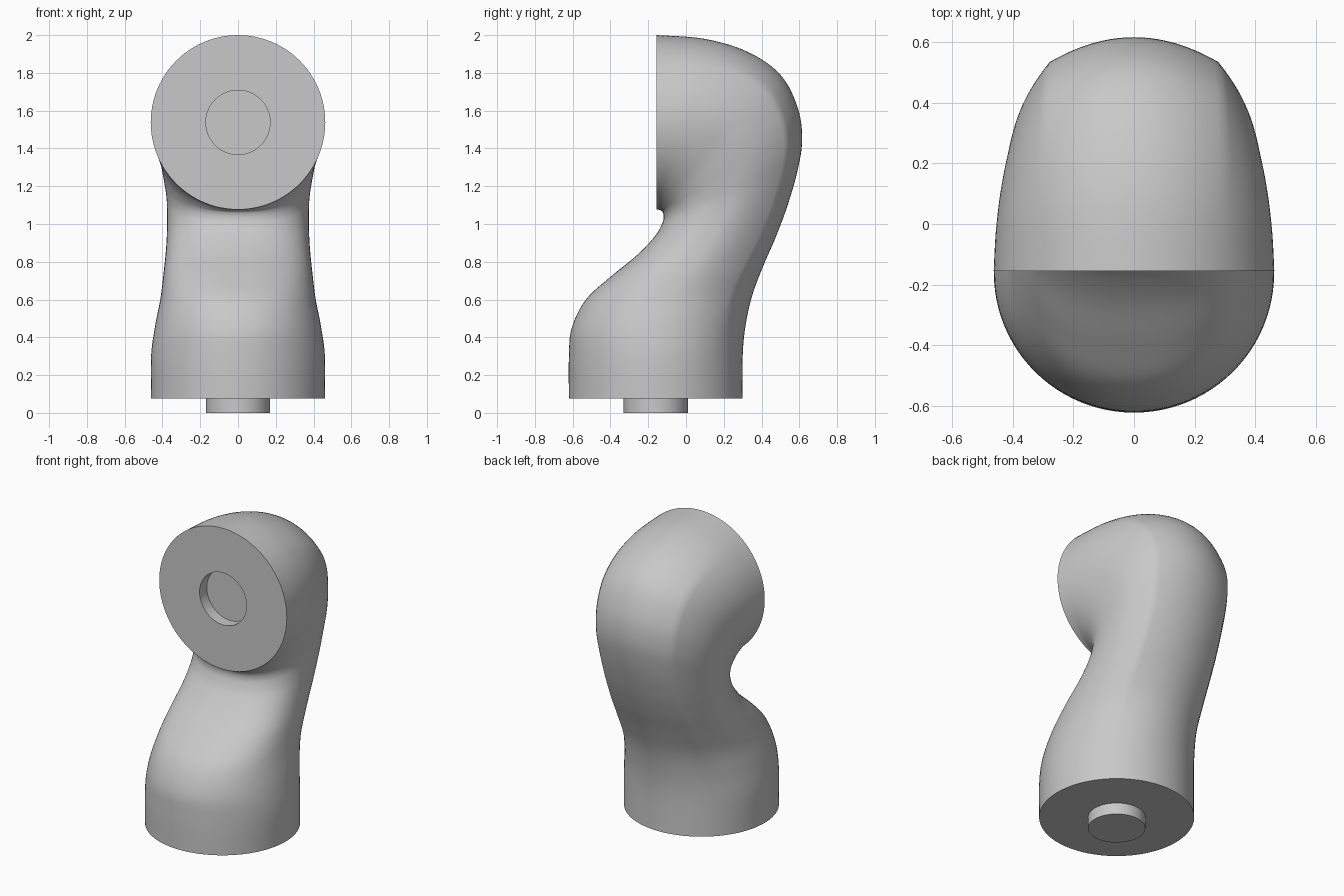
import bpy, bmesh, math
from mathutils import Vector

cube = bpy.data.objects.get("Cube")
if cube:
    bpy.data.objects.remove(cube, do_unlink=True)

SEG = 96
STEPS = 6
CREASE = math.radians(48.75)

grey = bpy.data.materials.new("light_grey")
grey.use_nodes = True
colour = (0.58, 0.58, 0.58, 1)
grey.diffuse_color = colour
grey.node_tree.nodes["Principled BSDF"].inputs["Base Color"].default_value = colour


def finish(name, bm):
    """Turn a bmesh into a smooth shaded grey object."""
    bmesh.ops.recalc_face_normals(bm, faces=bm.faces)
    mesh = bpy.data.meshes.new(name)
    bm.to_mesh(mesh)
    bm.free()
    mesh.materials.append(grey)
    ob = bpy.data.objects.new(name, mesh)
    bpy.context.collection.objects.link(ob)
    bpy.ops.object.select_all(action='DESELECT')
    ob.select_set(True)
    bpy.context.view_layer.objects.active = ob
    bpy.ops.object.shade_smooth_by_angle(angle=math.radians(35))
    return ob


def section_point(a, k):
    """Unit section: a circle for k=0, a ridged back and flatter front for k=1."""
    c, s = math.cos(a), math.sin(a)
    sign = 1 if c >= 0 else -1
    if s >= 0:
        if s <= math.sin(CREASE):           # flank up to the ridge
            t = s / math.sin(CREASE)
            x, y = sign * (1 - 0.295 * t * t), 0.78 * t
        else:                               # shallow arc across the back
            t = c / math.cos(CREASE)
            x, y = 0.705 * t, 1 - 0.22 * t * t
    else:                                   # rounded front
        x, y = sign * abs(c) ** 0.8, -abs(s) ** 0.8
    return c + (x - c) * k, s + (y - s) * k


def catmull(p0, p1, p2, p3, t):
    return [0.5 * (2 * b + (c - a) * t + (2 * a - 5 * b + 4 * c - d) * t ** 2
                   + (3 * b - a - 3 * c + d) * t ** 3)
            for a, b, c, d in zip(p0, p1, p2, p3)]


# Sections: inner y, inner z, outer y, outer z, half width, ridge strength
stations = [
    (-.62, .075, .30, .075, .46, 0),
    (-.62, .30, .30, .30, .46, 0),
    (-.605, .45, .315, .46, .44, .15),
    (-.53, .60, .35, .62, .41, .5),
    (-.40, .72, .41, .78, .393, .9),
    (-.26, .835, .475, .93, .38, 1),
    (-.165, .935, .535, 1.09, .375, 1),
    (-.127, 1.0, .59, 1.28, .378, 1),
    (-.118, 1.035, .615, 1.45, .39, 1),
    (-.122, 1.06, .59, 1.62, .405, 1),
    (-.132, 1.07, .50, 1.79, .42, .85),
    (-.143, 1.076, .33, 1.91, .44, .5),
    (-.15, 1.077, .10, 1.98, .455, .15),
    (-.155, 1.077, -.155, 2.0, .462, 0),
]
path = [stations[0]]
padded = [stations[0]] + stations + [stations[-1]]
for i in range(len(stations) - 1):
    for j in range(1, STEPS + 1):
        path.append(catmull(*padded[i:i + 4], j / STEPS))

# Shallow round socket in the front face
R, MID = 0.17, 1.538
for y in (-.155, -.08):
    path.append((y, MID - R, y, MID + R, R, 0))

# Arm body, lofted from the base disc to the front socket
bm = bmesh.new()
rings = []
for iy, iz, oy, oz, width, k in path:
    k = min(max(k, 0), 1)
    inner, outer = Vector((0, iy, iz)), Vector((0, oy, oz))
    mid, up = (inner + outer) / 2, (outer - inner) / 2
    ring = []
    for n in range(SEG):
        x, s = section_point(math.tau * n / SEG, k)
        ring.append(bm.verts.new(mid + up * s + Vector((x * width, 0, 0))))
    rings.append(ring)
for a, b in zip(rings, rings[1:]):
    for n in range(SEG):
        m = (n + 1) % SEG
        bm.faces.new((a[n], a[m], b[m], b[n]))
bm.faces.new(rings[0])
bm.faces.new(rings[-1])
finish("arm_body", bm)

# Round pin under the base
bm = bmesh.new()
bmesh.ops.create_cone(bm, cap_ends=True, segments=SEG, radius1=R, radius2=R, depth=0.08)
bmesh.ops.translate(bm, verts=bm.verts, vec=(0, -0.16, 0.04))
finish("base_pin", bm)
